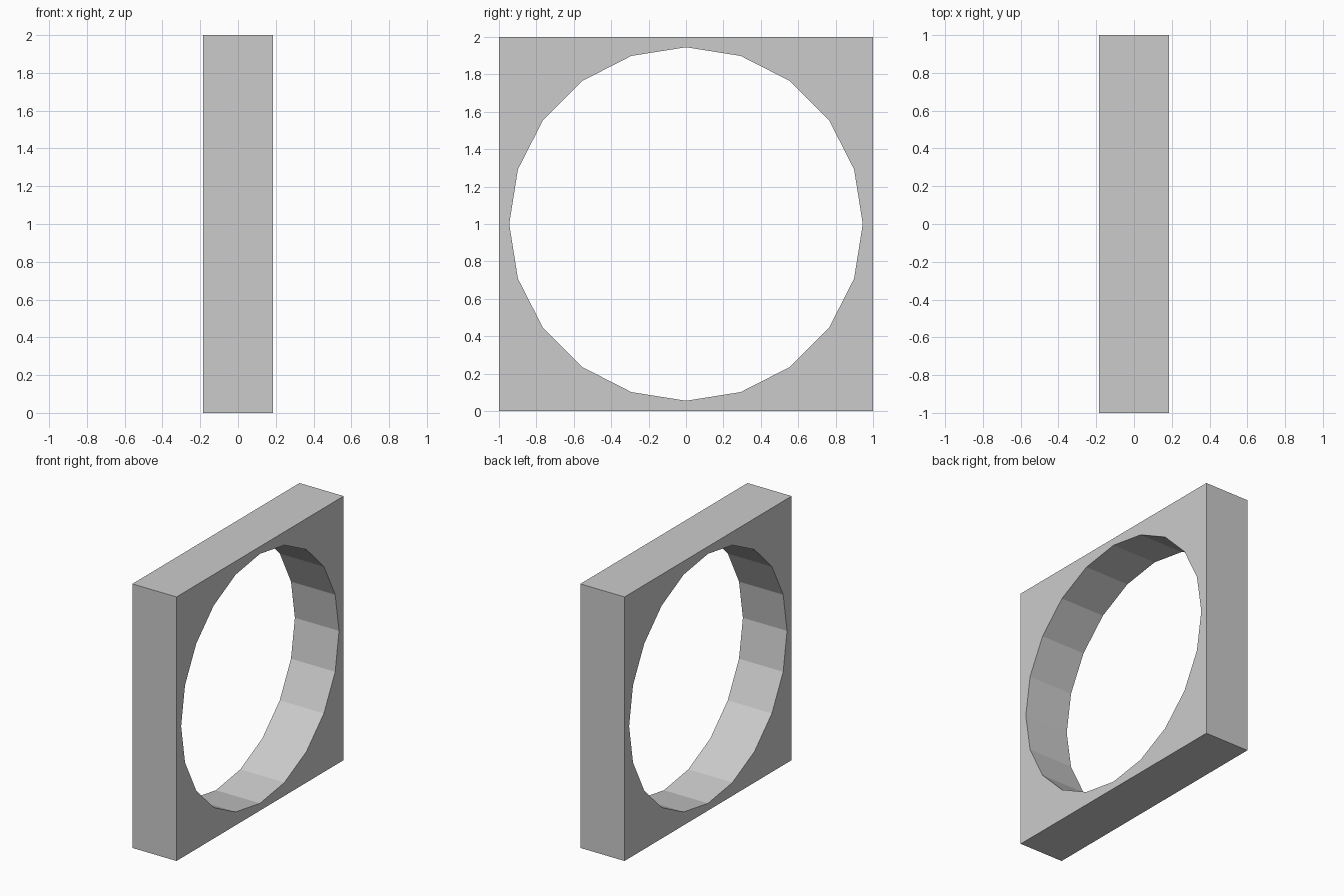
import bpy, bmesh
from math import cos, sin, pi

if "Cube" in bpy.data.objects:
    bpy.data.objects.remove(bpy.data.objects["Cube"])

THICKNESS = 0.37
HOLE_RADIUS = 0.945
HOLE_SIDES = 20


def add_loop(bm, points):
    """Closed outline in the x = 0 plane from (y, z) points."""
    verts = [bm.verts.new((0, y, z)) for y, z in points]
    return [bm.edges.new((v, verts[(i + 1) % len(verts)])) for i, v in enumerate(verts)]


# Square plate outline with a 20-sided round opening
bm = bmesh.new()
edges = add_loop(bm, [(-1, 0), (1, 0), (1, 2), (-1, 2)])
edges += add_loop(bm, [(HOLE_RADIUS * cos(2 * pi * i / HOLE_SIDES),
                        1 + HOLE_RADIUS * sin(2 * pi * i / HOLE_SIDES))
                       for i in range(HOLE_SIDES)])
bmesh.ops.triangle_fill(bm, edges=edges, use_beauty=True, normal=(1, 0, 0))
bmesh.ops.recalc_face_normals(bm, faces=bm.faces)
mesh = bpy.data.meshes.new("square_ring_frame")
bm.to_mesh(mesh)
bm.free()

frame = bpy.data.objects.new("square_ring_frame", mesh)
bpy.context.collection.objects.link(frame)

# Plate thickness, centred on x = 0
solid = frame.modifiers.new("thickness", 'SOLIDIFY')
solid.thickness = THICKNESS
solid.offset = 0
